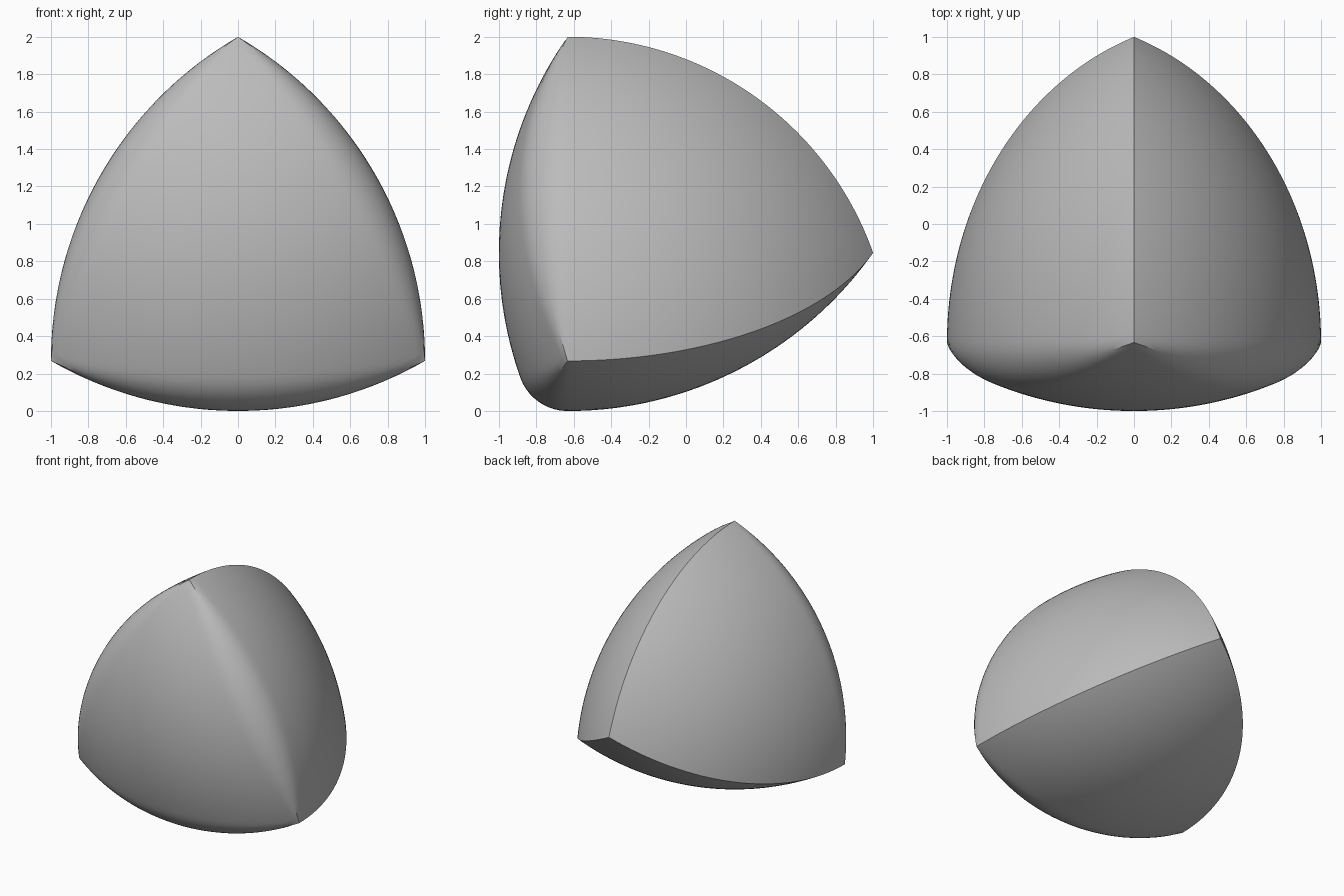
import bpy, bmesh, math
from mathutils import Vector

cube = bpy.data.objects.get("Cube")
if cube:
    bpy.data.objects.remove(cube, do_unlink=True)

# Regular tetrahedron skeleton with edge length W: three front corners, one back corner
W = 2.0
H = W * math.sqrt(3) / 2
FRONT_Y = 1 - W * math.sqrt(2 / 3)
TOP = Vector((0, FRONT_Y, W))
LEFT = Vector((1, FRONT_Y, W - H))
RIGHT = Vector((-1, FRONT_Y, W - H))
BACK = Vector((0, 1, W - H * 2 / 3))
corners = [TOP, LEFT, RIGHT, BACK]
centre = sum(corners, Vector()) / 4

# Each front edge is rounded: midpoint, axis, and directions to the two other corners
rounded = []
for a, b, c in ((TOP, LEFT, RIGHT), (LEFT, RIGHT, TOP), (RIGHT, TOP, LEFT)):
    mid = (a + b) / 2
    rounded.append((mid, (b - a).normalized(), c - mid, BACK - mid))


def inside(p):
    """Four overlapping balls, with a spindle replacing each front edge."""
    if any((p - c).length_squared > W * W for c in corners):
        return False
    for mid, axis, u, v in rounded:
        q = p - mid
        qu, qv = q.dot(u), q.dot(v)
        if 3 * qu < qv and 3 * qv < qu:
            s = q.dot(axis)
            rho = math.sqrt(max(q.length_squared - s * s, 0))
            if (rho + H) ** 2 + s * s > W * W:
                return False
    return True


def project(p):
    """Push a point from the centre out to the surface."""
    ray = (p - centre).normalized()
    near, far = 0.0, W
    for _ in range(24):
        t = (near + far) / 2
        if inside(centre + ray * t):
            near = t
        else:
            far = t
    return centre + ray * near


# Subdivide the tetrahedron, wrapping it onto the surface at each step
bm = bmesh.new()
verts = [bm.verts.new(c) for c in corners]
for i in range(4):
    bm.faces.new(verts[:i] + verts[i + 1:])
bmesh.ops.recalc_face_normals(bm, faces=bm.faces[:])
for _ in range(6):
    old = set(bm.verts)
    bmesh.ops.subdivide_edges(bm, edges=bm.edges[:], cuts=1, use_grid_fill=True)
    for v in bm.verts:
        if v not in old:
            v.co = project(v.co)
bmesh.ops.recalc_face_normals(bm, faces=bm.faces[:])

mesh = bpy.data.meshes.new("constant_width_body")
bm.to_mesh(mesh)
bm.free()
body = bpy.data.objects.new("constant_width_body", mesh)
bpy.context.collection.objects.link(body)

# Plain grey
grey = bpy.data.materials.new("plain_grey")
grey.use_nodes = True
colour = (0.5, 0.5, 0.5, 1)
grey.diffuse_color = colour
grey.node_tree.nodes["Principled BSDF"].inputs["Base Color"].default_value = colour
mesh.materials.append(grey)

# Smooth skin, crisp back edges
bpy.ops.object.select_all(action="DESELECT")
body.select_set(True)
bpy.context.view_layer.objects.active = body
bpy.ops.object.shade_smooth_by_angle(angle=math.radians(25))
